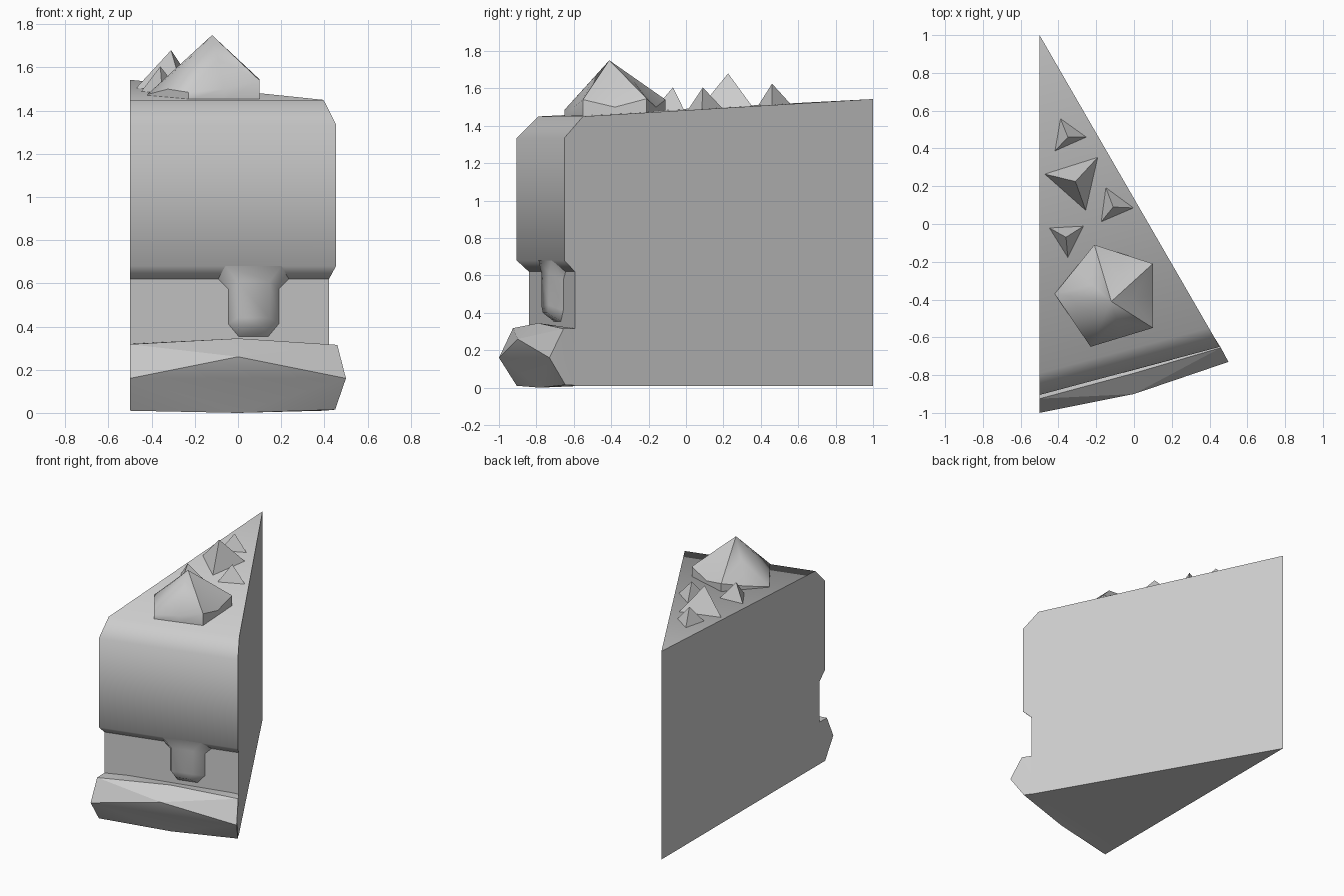
import bpy
import bmesh
from math import radians

cube = bpy.data.objects.get("Cube")
if cube:
    bpy.data.objects.remove(cube, do_unlink=True)

GREY = (0.6, 0.6, 0.6, 1)
grey = bpy.data.materials.new("plain_grey")
grey.use_nodes = True
grey.diffuse_color = GREY
grey.node_tree.nodes["Principled BSDF"].inputs["Base Color"].default_value = GREY

LEFT, TIP, SIDE, FRONT = -0.5, 1.0, 1.73, 0.267   # wedge plan and its edge slopes


def finish(name, bm, angle):
    bmesh.ops.recalc_face_normals(bm, faces=bm.faces)
    mesh = bpy.data.meshes.new(name)
    bm.to_mesh(mesh)
    bm.free()
    mesh.materials.append(grey)
    obj = bpy.data.objects.new(name, mesh)
    bpy.context.collection.objects.link(obj)
    bpy.ops.object.select_all(action="DESELECT")
    obj.select_set(True)
    bpy.context.view_layer.objects.active = obj
    if angle:
        bpy.ops.object.shade_smooth_by_angle(angle=radians(angle))
    return obj


def wedge(name, profile, tip_bottom, tip_top, angle):
    """Sweep a front profile of (y, z) from the left cut to the right cut."""
    bm = bmesh.new()
    left, right = [], []
    for y, z in profile:
        w = (TIP - y) / (SIDE + FRONT)
        left.append(bm.verts.new((LEFT, y, z)))
        right.append(bm.verts.new((LEFT + w, y + FRONT * w, z)))
    low = bm.verts.new((LEFT, TIP, tip_bottom))
    high = bm.verts.new((LEFT, TIP, tip_top))
    for i in range(len(profile) - 1):
        bm.faces.new((left[i], right[i], right[i + 1], left[i + 1]))
    bm.faces.new(left + [high, low])
    bm.faces.new(right + [high, low])
    bm.faces.new((left[0], right[0], low))
    bm.faces.new((left[-1], right[-1], high))
    return finish(name, bm, angle)


def hull(name, points, angle=0):
    bm = bmesh.new()
    for p in points:
        bm.verts.new(p)
    bmesh.ops.convex_hull(bm, input=bm.verts)
    return finish(name, bm, angle)


def top_z(x, y):
    return 1.45 + 0.052 * (y + 0.79 - FRONT * (x - LEFT))


# Cake and frosting wedges
wedge("cake", [(-0.84, 0.01), (-0.84, 0.62)], 0.01, 0.62, 0)
wedge("frosting", [(-0.84, 0.62), (-0.905, 0.68), (-0.905, 1.335), (-0.79, 1.45)],
      0.62, 1.543, 60)

# Faceted crust along the front foot
hull("crust", [
    (-0.5, -0.925, 0.318), (0, -0.79, 0.345), (0.46, -0.655, 0.315),
    (-0.5, -1, 0.16), (0, -0.9, 0.26), (0.5, -0.73, 0.16),
    (-0.5, -0.905, 0.01), (0, -0.78, 0), (0.45, -0.645, 0.015),
    (-0.5, -0.8, 0.32), (0.415, -0.585, 0.315),
    (-0.5, -0.8, 0.01), (0.39, -0.545, 0.01)], 20)

# Frosting drip: bevelled tongue between the cake face and the frosting face
back = [(-0.17, 0.62), (-0.12, 0.08 + 0.49), (-0.12, 0.41), (-0.07, 0.35)]
front = [(-0.13, 0.68), (-0.075, 0.61), (-0.075, 0.44), (-0.045, 0.4)]
bm = bmesh.new()
loops = []
for outline, y0 in ((back, -0.835), (front, -0.906)):
    full = outline + [(-x, z) for x, z in reversed(outline)]
    loops.append([bm.verts.new((x + 0.072, y0 + FRONT * (x + 0.072 - LEFT), z))
                  for x, z in full])
for i in range(len(loops[0]) - 1):
    bm.faces.new((loops[0][i], loops[0][i + 1], loops[1][i + 1], loops[1][i]))
for i in range(3):
    a = loops[1]
    bm.faces.new((a[i], a[i + 1], a[-2 - i], a[-1 - i]))
finish("frosting_drip", bm, 75)

# Large berry: five lobes meeting at a point, with a crease between neighbours
apex = (-0.12, -0.41, 1.75)
corners = [(-0.42, -0.37, 1.475), (-0.21, -0.11, 1.54), (0.1, -0.21, 1.545),
           (0.1, -0.55, 1.54), (-0.23, -0.65, 1.485)]
bm = bmesh.new()
peak = bm.verts.new(apex)
lobe = [bm.verts.new(c) for c in corners]
crease, waist = [], []
for i, c in enumerate(corners):
    n = corners[(i + 1) % 5]
    mx, my = (c[0] + n[0]) / 2, (c[1] + n[1]) / 2
    crease.append(bm.verts.new((apex[0] + 0.52 * (mx - apex[0]),
                                apex[1] + 0.52 * (my - apex[1]), 1.64)))
    waist.append(bm.verts.new((mx, my, 1.5)))
rim = []
for i in range(5):
    p = i - 1
    for tri in ((peak, crease[p], lobe[i]), (peak, lobe[i], crease[i]),
                (crease[p], waist[p], lobe[i]), (crease[i], lobe[i], waist[i])):
        bm.faces.new(tri)
    rim += [lobe[i], waist[i]]
foot = [bm.verts.new((v.co.x, v.co.y, 1.45)) for v in rim]
for i in range(10):
    j = (i + 1) % 10
    bm.faces.new((rim[i], rim[j], foot[j], foot[i]))
bm.faces.new(foot)
finish("large_berry", bm, 35)

# Small three-sided chips behind the berry
chips = [
    ((-0.35, 0.46, 1.625), (-0.39, 0.56), (-0.25, 0.46), (-0.42, 0.385)),
    ((-0.31, 0.225, 1.68), (-0.475, 0.265), (-0.19, 0.355), (-0.255, 0.07)),
    ((-0.11, 0.09, 1.605), (-0.15, 0.195), (0, 0.085), (-0.175, 0.01)),
    ((-0.36, -0.07, 1.605), (-0.45, -0.02), (-0.265, -0.01), (-0.35, -0.18))]
for n, (tip, *base) in enumerate(chips, 1):
    hull(f"chip_{n}", [tip] + [(x, y, top_z(x, y) - 0.003) for x, y in base])
